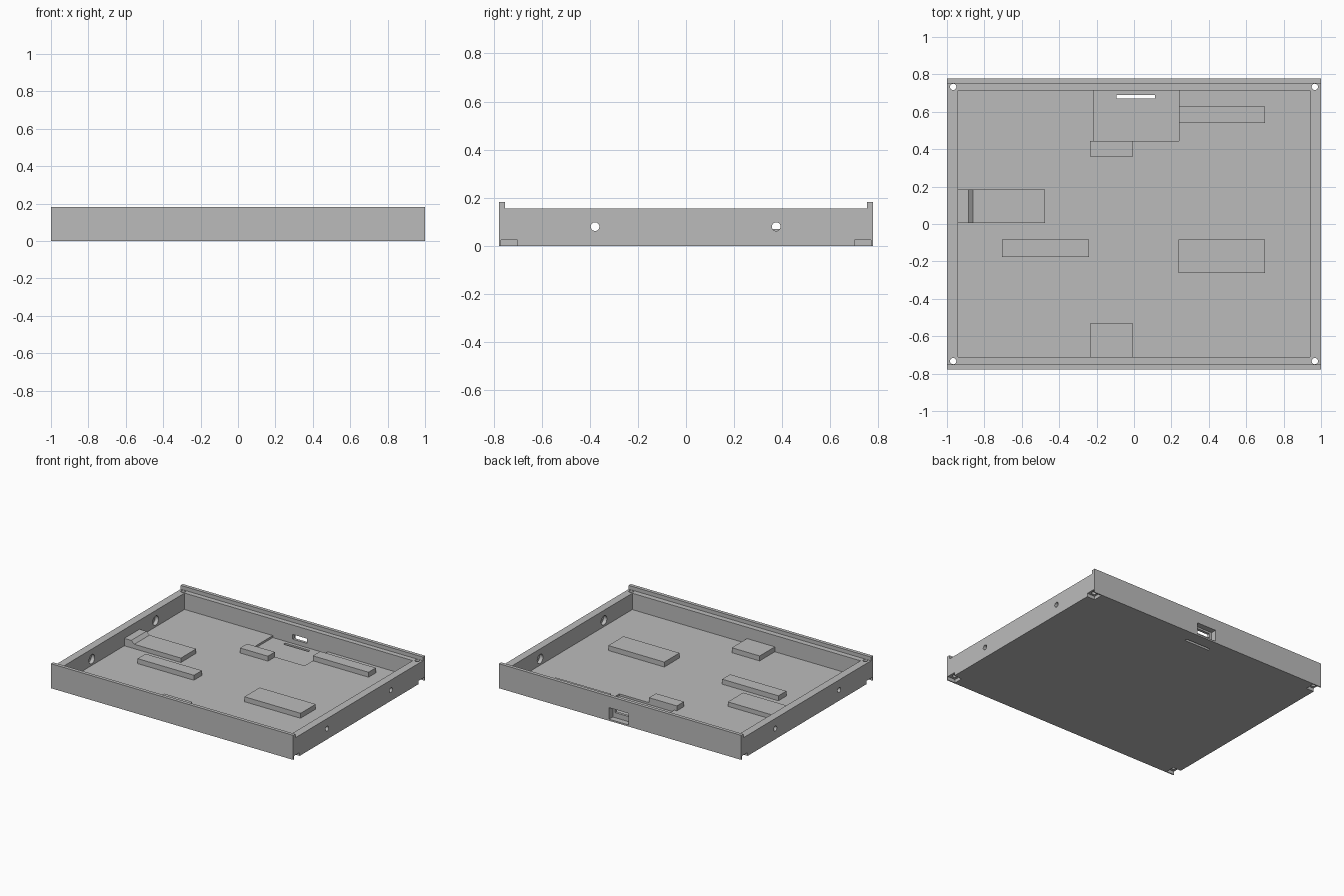
import bpy, bmesh, math
from mathutils import Matrix

if "Cube" in bpy.data.objects:
    bpy.data.objects.remove(bpy.data.objects["Cube"])

grey = bpy.data.materials.new("matte_grey")
grey.diffuse_color = (0.5, 0.5, 0.5, 1)
grey.use_nodes = True
grey.node_tree.nodes["Principled BSDF"].inputs["Base Color"].default_value = grey.diffuse_color


def add_object(name, bm):
    mesh = bpy.data.meshes.new(name)
    bmesh.ops.recalc_face_normals(bm, faces=bm.faces)
    bm.to_mesh(mesh)
    bm.free()
    mesh.materials.append(grey)
    obj = bpy.data.objects.new(name, mesh)
    bpy.context.collection.objects.link(obj)
    return obj


def box(name, x0, x1, y0, y1, z0, z1):
    bm = bmesh.new()
    bmesh.ops.create_cube(bm, size=1)
    for v in bm.verts:
        v.co = (x1 if v.co.x > 0 else x0, y1 if v.co.y > 0 else y0, z1 if v.co.z > 0 else z0)
    return add_object(name, bm)


def cylinder(name, centre, radius, depth, axis):
    bm = bmesh.new()
    rot = Matrix.Rotation(math.pi / 2, 4, 'Y') if axis == 'X' else Matrix()
    bmesh.ops.create_cone(bm, cap_ends=True, segments=32, radius1=radius, radius2=radius,
                          depth=depth, matrix=Matrix.Translation(centre) @ rot)
    return add_object(name, bm)


def cut(target, cutter):
    cutter.hide_render = True
    mod = target.modifiers.new("cut", 'BOOLEAN')
    mod.operation = 'DIFFERENCE'
    mod.solver = 'EXACT'
    mod.object = cutter
    bpy.context.view_layer.objects.active = target
    bpy.ops.object.modifier_apply(modifier=mod.name)
    bpy.data.objects.remove(cutter)


FLOOR, TOP = 0.033, 0.07

# Tray: solid block, lid rabbet between front and back rims, then the cavity
tray = box("tray", -1, 1, -0.778, 0.778, 0, 0.183)
cut(tray, box("lid_rabbet", -1.1, 1.1, -0.752, 0.752, 0.155, 0.3))
cut(tray, box("cavity", -0.942, 0.942, -0.712, 0.715, FLOOR, 0.3))

# Corner foot pockets and vertical screw holes
for sx in (-1, 1):
    for sy in (-1, 1):
        xs = sorted((sx * 0.935, sx * 1.1))
        ys = sorted((sy * 0.70, sy * 0.77))
        cut(tray, box("foot_pocket", *xs, *ys, -0.1, 0.025))
        cut(tray, cylinder("screw_hole", (sx * 0.967, sy * 0.733, 0.1), 0.017, 0.4, 'Z'))

# Side wall holes, counterbored from the inside
for sx in (-1, 1):
    for y in (-0.378, 0.375):
        cut(tray, cylinder("side_hole", (sx, y, 0.08), 0.018, 0.3, 'X'))
        cut(tray, cylinder("counterbore", (sx * 0.93, y, 0.08), 0.034, 0.08, 'X'))

# Connector bay: shallow floor recess, floor slot, window in the back wall
cut(tray, box("bay_recess", -0.213, 0.24, 0.443, 0.715, 0.018, 0.06))
cut(tray, box("floor_slot", -0.093, 0.112, 0.67, 0.69, -0.1, 0.06))
cut(tray, box("window_pocket", -0.068, 0.09, 0.735, 0.9, 0.012, 0.098))
cut(tray, box("window_slit", -0.05, 0.07, 0.70, 0.76, 0.05, 0.085))

# Support pads on the floor
pads = {
    "right_front_pad": (0.237, 0.70, -0.262, -0.083),
    "right_back_pad": (0.24, 0.70, 0.54, 0.627),
    "left_front_pad": (-0.705, -0.24, -0.177, -0.083),
    "centre_back_pad": (-0.235, -0.005, 0.36, 0.443),
    "centre_front_pad": (-0.235, -0.005, -0.713, -0.533),
}
for name, extent in pads.items():
    box(name, *extent, FLOOR - 0.005, TOP)

# Stepped pad against the left wall, with a short ramp
bm = bmesh.new()
profile = [(-0.943, 0.028), (-0.475, 0.028), (-0.475, 0.066), (-0.86, 0.066),
           (-0.885, 0.088), (-0.943, 0.088)]
face = bm.faces.new([bm.verts.new((x, 0.005, z)) for x, z in profile])
ext = bmesh.ops.extrude_face_region(bm, geom=[face])
bmesh.ops.translate(bm, vec=(0, 0.18, 0),
                    verts=[g for g in ext["geom"] if isinstance(g, bmesh.types.BMVert)])
add_object("left_wall_pad", bm)
